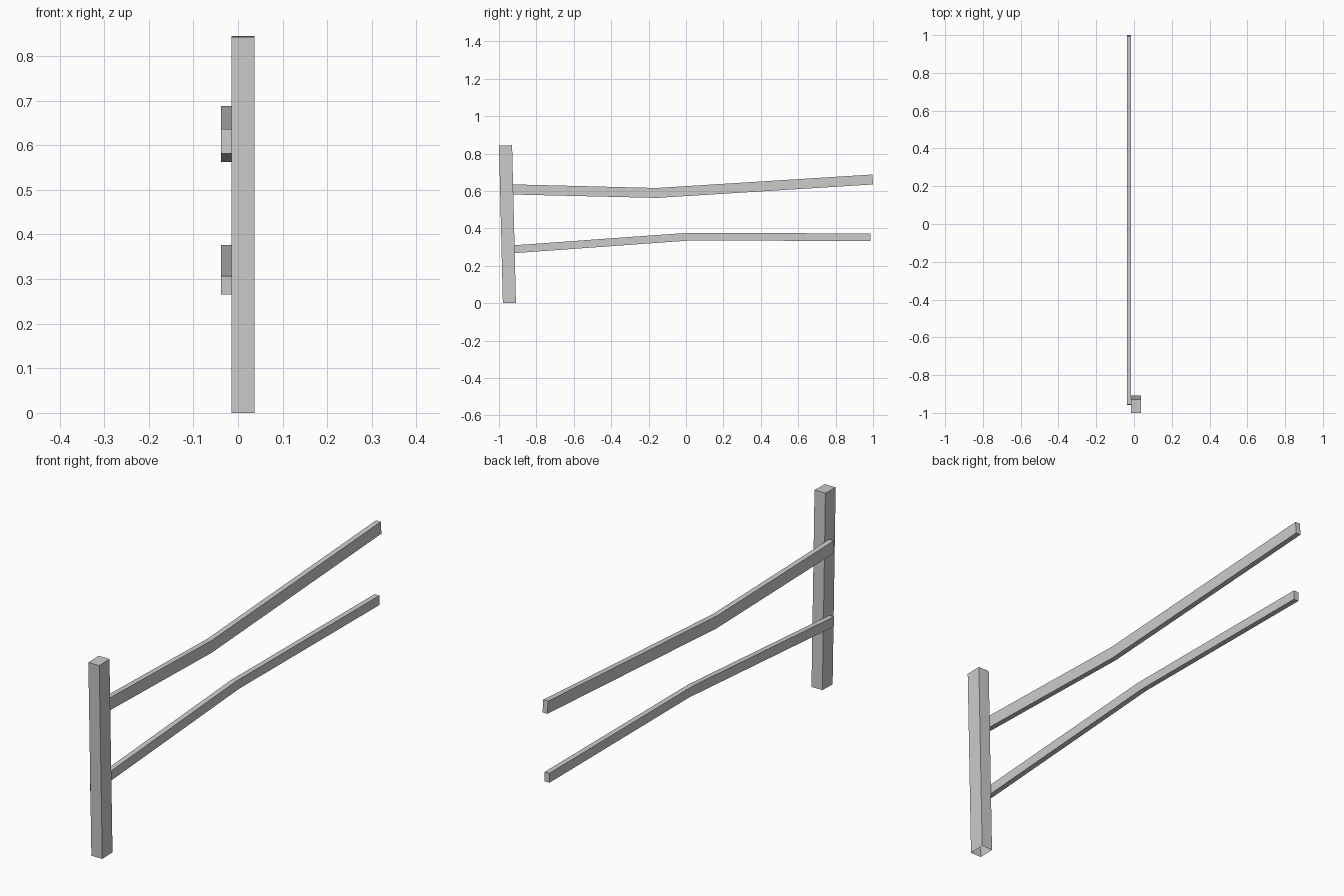
import bpy, bmesh, math
from mathutils import Matrix

if "Cube" in bpy.data.objects:
    bpy.data.objects.remove(bpy.data.objects["Cube"])


def finish(name, bm):
    bmesh.ops.recalc_face_normals(bm, faces=bm.faces)
    mesh = bpy.data.meshes.new(name)
    bm.to_mesh(mesh)
    bm.free()
    obj = bpy.data.objects.new(name, mesh)
    bpy.context.collection.objects.link(obj)
    return obj


def rail(name, top, bottom, x0=-0.038, x1=-0.015):
    """Bent plank: matching top and bottom (y, z) stations swept across x."""
    bm = bmesh.new()
    rings = [[bm.verts.new(p) for p in ((x0, *b), (x1, *b), (x1, *t), (x0, *t))]
             for t, b in zip(top, bottom)]
    for a, b in zip(rings, rings[1:]):
        for i in range(4):
            j = (i + 1) % 4
            bm.faces.new((a[i], a[j], b[j], b[i]))
    bm.faces.new(rings[0])
    bm.faces.new(rings[-1])
    return finish(name, bm)


# Leaning square-cut post, open underneath
bm = bmesh.new()
bmesh.ops.create_cube(bm, size=1)
bm.faces.ensure_lookup_table()
underside = min(bm.faces, key=lambda f: f.calc_center_median().z)
bmesh.ops.delete(bm, geom=[underside], context='FACES_ONLY')
bmesh.ops.scale(bm, vec=(0.052, 0.07, 0.843), verts=bm.verts)
bmesh.ops.rotate(bm, matrix=Matrix.Rotation(math.radians(1.4), 3, 'X'), verts=bm.verts)
bmesh.ops.translate(bm, vec=(0.011, -0.9545, 0.4225), verts=bm.verts)
finish("post", bm)

# Two sagging / bowed rails fixed to the side of the post
rail("upper_rail",
     top=[(-0.955, 0.636), (-0.158, 0.616), (0.996, 0.688)],
     bottom=[(-0.957, 0.582), (-0.158, 0.563), (1.0, 0.635)])
rail("lower_rail",
     top=[(-0.957, 0.307), (0.005, 0.376), (0.986, 0.373)],
     bottom=[(-0.955, 0.265), (0.03, 0.336), (0.986, 0.332)])
